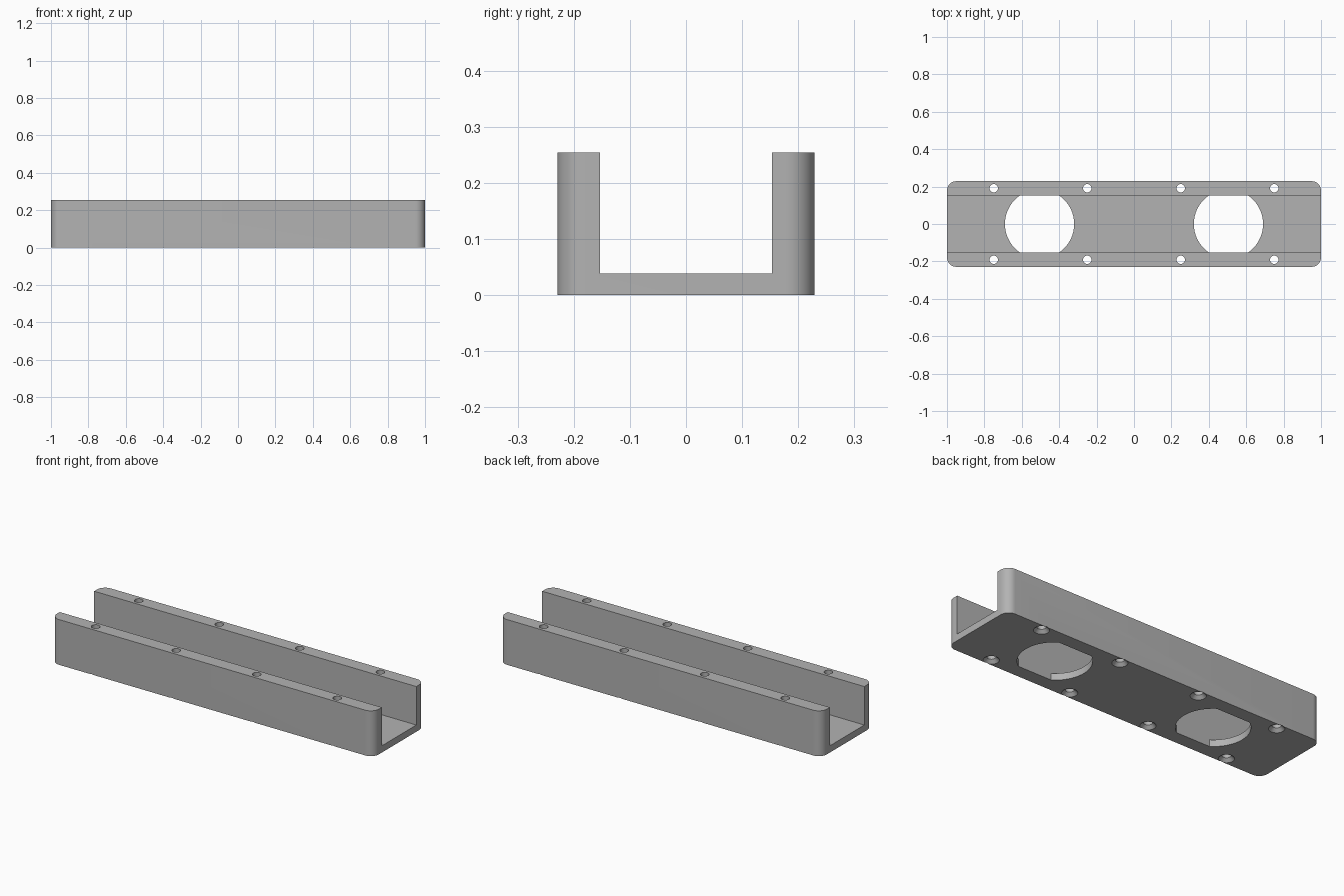
import bpy, bmesh
from math import cos, sin, pi, radians

cube = bpy.data.objects.get("Cube")
if cube:
    bpy.data.objects.remove(cube, do_unlink=True)

HALF_W, HEIGHT = 0.229, 0.254
INNER, FLOOR, CORNER = 0.153, 0.038, 0.05

grey = bpy.data.materials.new("plain grey")
grey.use_nodes = True
colour = (0.45, 0.45, 0.45, 1)
grey.diffuse_color = colour
grey.node_tree.nodes["Principled BSDF"].inputs["Base Color"].default_value = colour


def make_object(name, bm):
    bmesh.ops.recalc_face_normals(bm, faces=bm.faces)
    mesh = bpy.data.meshes.new(name)
    bm.to_mesh(mesh)
    bm.free()
    mesh.materials.append(grey)
    obj = bpy.data.objects.new(name, mesh)
    bpy.context.collection.objects.link(obj)
    return obj


def add_box(bm, x, y, z0, z1):
    verts = bmesh.ops.create_cube(bm, size=1)["verts"]
    for v in verts:
        v.co = (v.co.x * 2 * x, v.co.y * 2 * y, z0 + (v.co.z + 0.5) * (z1 - z0))


def add_lathe(bm, x, y, profile, sides):
    """Solid of stacked rings, each given as (radius, height)."""
    rings = [[bm.verts.new((x + r * cos(2 * pi * i / sides),
                            y + r * sin(2 * pi * i / sides), z))
              for i in range(sides)] for r, z in profile]
    for low, high in zip(rings, rings[1:]):
        for i in range(sides):
            j = (i + 1) % sides
            bm.faces.new((low[i], low[j], high[j], high[i]))
    bm.faces.new(rings[0][::-1])
    bm.faces.new(rings[-1])


# Body block with rounded upright corners
bm = bmesh.new()
add_box(bm, 1, HALF_W, 0, HEIGHT)
upright = [e for e in bm.edges if abs(e.verts[0].co.z - e.verts[1].co.z) > 0.1]
bmesh.ops.bevel(bm, geom=upright, offset=CORNER, segments=10, profile=0.5, affect='EDGES')
body = make_object("channel_body", bm)

# Channel cutter, open at both ends
bm = bmesh.new()
add_box(bm, 1.2, INNER, FLOOR, HEIGHT + 0.1)
channel = make_object("channel_cutter", bm)

# Countersunk screw holes through both walls
bm = bmesh.new()
for x in (-0.75, -0.25, 0.25, 0.75):
    for y in (-0.191, 0.191):
        add_lathe(bm, x, y, [(0.06, -0.02), (0.04, 0), (0.0225, 0.0175),
                             (0.0225, HEIGHT + 0.1)], 32)
screws = make_object("screw_hole_cutter", bm)

# Large round floor openings, flattened where they meet the walls
bm = bmesh.new()
for x in (-0.505, 0.505):
    add_lathe(bm, x, 0, [(0.185, -0.1), (0.185, FLOOR + 0.05)], 96)
for side in (-1, 1):
    cut = bmesh.ops.bisect_plane(bm, geom=bm.verts[:] + bm.edges[:] + bm.faces[:],
                                 plane_co=(0, side * (INNER - 0.0003), 0),
                                 plane_no=(0, side, 0), clear_outer=True)
    edges = [g for g in cut["geom_cut"] if isinstance(g, bmesh.types.BMEdge)]
    bmesh.ops.holes_fill(bm, edges=edges, sides=0)
openings = make_object("floor_opening_cutter", bm)

# Cut the body, then drop the cutters
cutters = [channel, screws, openings]
for cutter in cutters:
    cutter.hide_render = True
    mod = body.modifiers.new(cutter.name, 'BOOLEAN')
    mod.operation = 'DIFFERENCE'
    mod.solver = 'EXACT'
    mod.object = cutter
bpy.context.view_layer.update()
result = bpy.data.meshes.new_from_object(body.evaluated_get(bpy.context.evaluated_depsgraph_get()))
body.modifiers.clear()
body.data = result
for cutter in cutters:
    bpy.data.objects.remove(cutter, do_unlink=True)

bpy.ops.object.select_all(action='DESELECT')
body.select_set(True)
bpy.context.view_layer.objects.active = body
bpy.ops.object.shade_smooth_by_angle(angle=radians(30))
